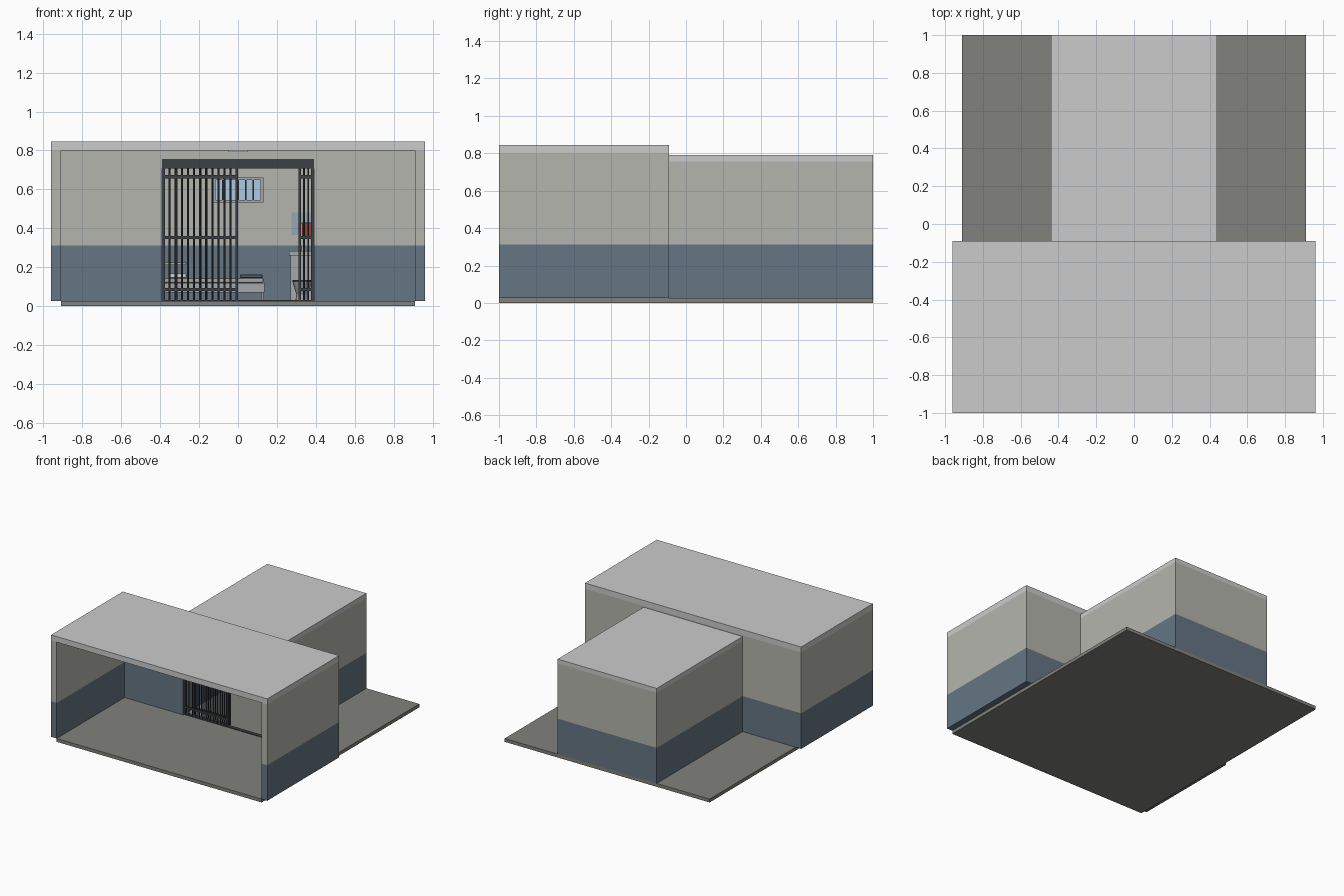
import bpy, bmesh, math
from mathutils import Vector

if "Cube" in bpy.data.objects:
    bpy.data.objects.remove(bpy.data.objects["Cube"])


def mat(name, r, g, b):
    m = bpy.data.materials.new(name)
    m.diffuse_color = (r, g, b, 1)
    m.use_nodes = True
    m.node_tree.nodes["Principled BSDF"].inputs["Base Color"].default_value = m.diffuse_color
    return m


WALL = mat("wall_paint", 0.46, 0.46, 0.42)
BLUE = mat("dado_paint", 0.13, 0.18, 0.23)
FLOOR = mat("floor_concrete", 0.22, 0.22, 0.20)
IRON = mat("dark_iron", 0.045, 0.05, 0.06)
GLASS = mat("window_sky", 0.42, 0.58, 0.75)
MIRROR = mat("mirror_glass", 0.32, 0.38, 0.45)
RED = mat("red_cloth", 0.35, 0.05, 0.04)
WHITE = mat("white_linen", 0.75, 0.74, 0.70)
BLANKET = mat("blanket_cloth", 0.08, 0.10, 0.15)
STEEL = mat("steel", 0.38, 0.39, 0.41)

FZ = 0.027      # floor top
DADO = 0.312    # paint line height


def finish(name, bm, mats):
    me = bpy.data.meshes.new(name)
    bm.to_mesh(me)
    bm.free()
    for m in mats:
        me.materials.append(m)
    ob = bpy.data.objects.new(name, me)
    bpy.context.collection.objects.link(ob)
    return ob


def add_box(bm, x0, x1, y0, y1, z0, z1):
    vs = bmesh.ops.create_cube(bm, size=1)["verts"]
    for v in vs:
        v.co = Vector((x1 if v.co.x > 0 else x0,
                       y1 if v.co.y > 0 else y0,
                       z1 if v.co.z > 0 else z0))


def box(name, *b, m=None, bevel=0):
    bm = bmesh.new()
    add_box(bm, *b)
    ob = finish(name, bm, [m] if m else [])
    if bevel:
        md = ob.modifiers.new("soft_edges", "BEVEL")
        md.width, md.segments = bevel, 2
    return ob


def wall(name, *b):
    # two-tone painted wall, split at the paint line
    bm = bmesh.new()
    add_box(bm, *b)
    bmesh.ops.bisect_plane(bm, geom=bm.verts[:] + bm.edges[:] + bm.faces[:],
                           plane_co=(0, 0, DADO), plane_no=(0, 0, 1))
    for f in bm.faces:
        f.material_index = 1 if f.calc_center_median().z < DADO - 0.001 else 0
    return finish(name, bm, [WALL, BLUE])


def grille(name, x0, x1, n, y, z0, z1, rails):
    # end posts, n round bars between them and flat cross rails
    bm = bmesh.new()
    for x in (x0 + 0.007, x1 - 0.007):
        add_box(bm, x - 0.007, x + 0.007, y - 0.008, y + 0.008, z0, z1)
    for i in range(n):
        x = x0 + 0.007 + (x1 - x0 - 0.014) * (i + 1) / (n + 1)
        vs = bmesh.ops.create_cone(bm, cap_ends=True, segments=8, radius1=0.005,
                                   radius2=0.005, depth=z1 - z0)["verts"]
        bmesh.ops.translate(bm, verts=vs, vec=(x, y, (z0 + z1) / 2))
    for z in rails:
        add_box(bm, x0, x1, y - 0.006, y + 0.006, z - 0.008, z + 0.008)
    return finish(name, bm, [IRON])


# Floor slab
box("floor_slab", -0.91, 0.91, -1, 1, 0, FZ, m=FLOOR)

# Corridor and cell walls, mirrored left and right
for side, s in (("left", -1), ("right", 1)):
    def span(a, b):
        return sorted((a * s, b * s))
    wall(side + "_corridor_wall", *span(0.91, 0.96), -1, -0.09, FZ, 0.80)
    wall(side + "_front_cell_wall", *span(0.39, 0.91), -0.14, -0.09, FZ, 0.80)
    wall(side + "_cell_wall", *span(0.39, 0.44), -0.09, 1, FZ, 0.755)
wall("cell_back_wall", -0.39, 0.39, 0.95, 1, FZ, 0.755)
box("cell_front_lintel", -0.39, 0.39, -0.14, -0.09, 0.755, 0.80, m=WALL)
box("corridor_roof", -0.96, 0.96, -1, -0.09, 0.80, 0.845)
box("cell_roof", -0.44, 0.44, -0.09, 1, 0.755, 0.79)

# Ceiling lights
box("corridor_light", -0.05, 0.05, -0.75, -0.4, 0.792, 0.80, m=WHITE)
box("cell_light", -0.05, 0.05, 0.3, 0.6, 0.747, 0.755, m=WHITE)

# Barred cell front with the door slid open behind the fixed panel
RAILS = (0.085, 0.352, 0.665)
box("bar_header", -0.39, 0.39, -0.135, -0.09, 0.708, 0.755, m=IRON)
box("bar_sill", -0.39, 0.39, -0.13, -0.1, FZ, 0.032, m=IRON)
grille("left_bars", -0.39, 0.0, 11, -0.12, FZ, 0.71, RAILS)
grille("right_bars", 0.31, 0.39, 2, -0.12, FZ, 0.71, RAILS)
grille("sliding_door", -0.325, 0.0, 9, -0.098, 0.035, 0.71, RAILS)

# Barred window on the back wall
box("window_pane", -0.115, 0.115, 0.944, 0.95, 0.545, 0.648, m=GLASS)
for i, b in enumerate(((-0.13, 0.13, 0.648, 0.662), (-0.13, 0.13, 0.532, 0.546),
                       (-0.13, -0.116, 0.546, 0.648), (0.116, 0.13, 0.546, 0.648))):
    box("window_frame_%d" % i, b[0], b[1], 0.93, 0.95, b[2], b[3], m=STEEL)
for i in range(5):
    x = -0.078 + 0.039 * i
    box("window_bar_%d" % i, x - 0.004, x + 0.004, 0.932, 0.94, 0.546, 0.648, m=IRON)

# Bed along the back wall
box("bed_frame", -0.39, 0.135, 0.70, 0.95, 0.07, 0.12, m=STEEL)
box("mattress", -0.38, 0.13, 0.71, 0.945, 0.12, 0.145, m=STEEL, bevel=0.006)
box("pillow", -0.355, -0.265, 0.74, 0.92, 0.145, 0.168, m=WHITE, bevel=0.008)
box("folded_blanket", 0.01, 0.125, 0.72, 0.94, 0.145, 0.162, m=BLANKET, bevel=0.004)
for i, (x, y) in enumerate(((-0.38, 0.71), (-0.38, 0.93), (0.122, 0.71), (0.122, 0.93))):
    box("bed_leg_%d" % i, x, x + 0.01, y, y + 0.01, FZ, 0.07, m=STEEL)

# Shelf on the left wall
box("wall_shelf", -0.39, -0.27, 0.3, 0.55, 0.212, 0.224, m=STEEL)

# Washstand in the back right corner
box("washstand_body", 0.27, 0.39, 0.80, 0.95, FZ, 0.26, m=STEEL)
box("washstand_top", 0.262, 0.39, 0.79, 0.95, 0.26, 0.283, m=STEEL)
box("tap", 0.325, 0.335, 0.90, 0.94, 0.283, 0.31, m=STEEL)

# Toilet: turned bowl and dark seat
bm = bmesh.new()
prof = [(0.035, FZ), (0.03, 0.06), (0.05, 0.125)]
rings = [[bm.verts.new((0.33 + r * math.cos(a), 0.72 + 1.3 * r * math.sin(a), z))
          for a in (2 * math.pi * k / 16 for k in range(16))] for r, z in prof]
for a, b in zip(rings, rings[1:]):
    for k in range(16):
        bm.faces.new((a[k], a[(k + 1) % 16], b[(k + 1) % 16], b[k]))
bm.faces.new(rings[-1])
finish("toilet_bowl", bm, [STEEL])
bm = bmesh.new()
vs = bmesh.ops.create_cone(bm, cap_ends=True, segments=16, radius1=0.05,
                           radius2=0.05, depth=0.01)["verts"]
bmesh.ops.scale(bm, verts=vs, vec=(1, 1.3, 1))
bmesh.ops.translate(bm, verts=vs, vec=(0.33, 0.72, 0.13))
finish("toilet_seat", bm, [IRON])

# Mirror and hanging towel
box("mirror", 0.275, 0.388, 0.943, 0.95, 0.365, 0.482, m=MIRROR)
box("towel", 0.33, 0.382, 0.915, 0.93, 0.36, 0.425, m=RED)
box("towel_rail", 0.325, 0.39, 0.918, 0.927, 0.423, 0.43, m=IRON)
